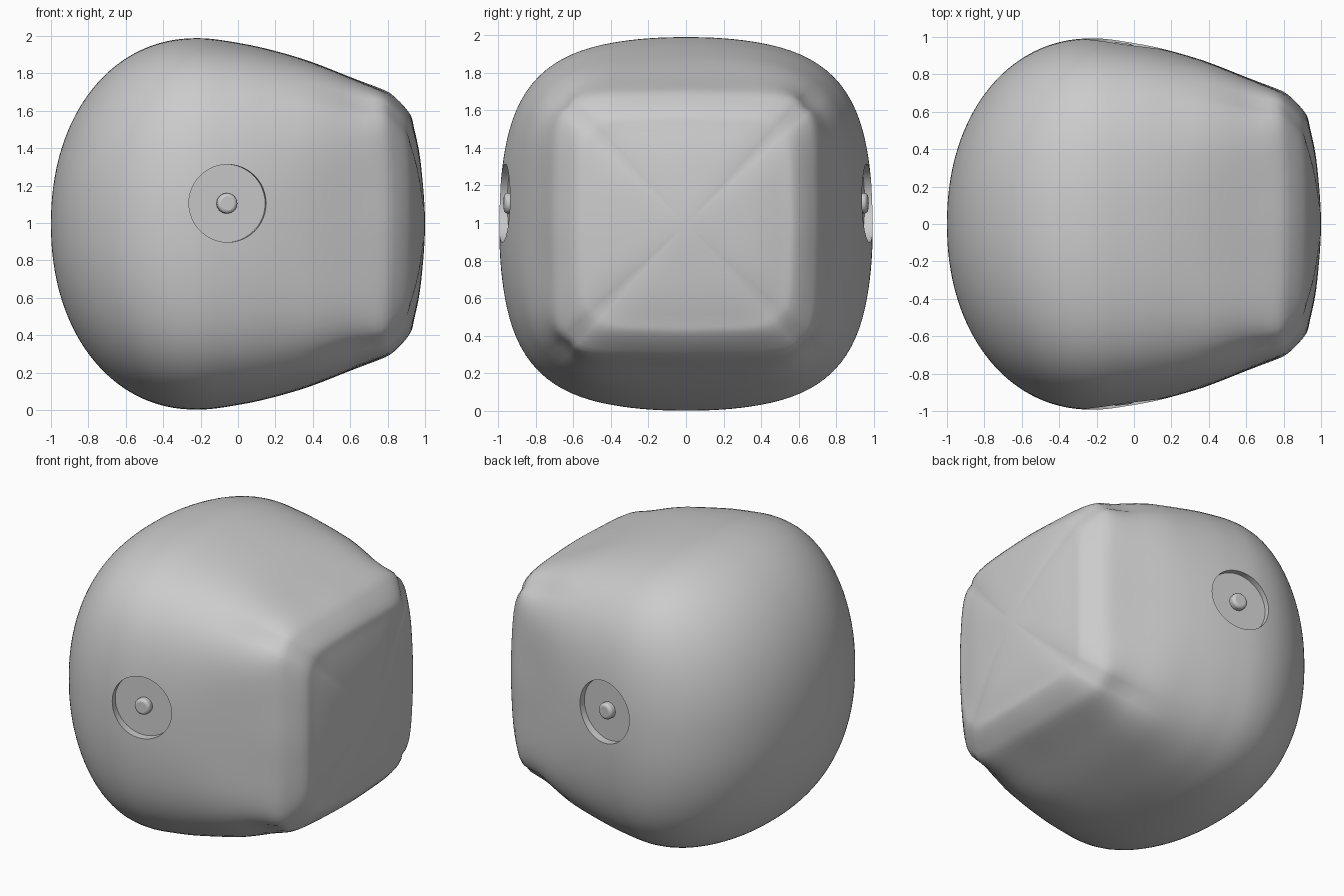
import bpy, bmesh
from math import cos, sin, pi, radians
from mathutils import Vector
from mathutils.geometry import interpolate_bezier

if "Cube" in bpy.data.objects:
    bpy.data.objects.remove(bpy.data.objects["Cube"])

CZ = 0.995      # height of the body's axis
H = 0.993       # largest half size, at x = XM
XM = -0.22
SEG = 128       # points around each cross-section

# Body profile along x: (x, half size, squareness exponent / 10)
dome = []
for i in range(9):
    a = i / 9 * pi / 2
    dome.append((XM - (1 + XM) * cos(a) ** (2 / 2.12), H * sin(a) ** (2 / 2.12), .20 + .05 * i / 9))
tail = [(XM, H, .25), (0, .968, .26), (.33, .887, .30), (.6, .785, .45),
        (.866, .652, 1.3), (.912, .598, 1.1), (.942, .51, .70), (.98, .30, .35), (1, 0, .20)]
pts = [Vector(p) for p in dome + tail]
mirror = lambda p: Vector((p.x, -p.y, p.z))
ext = [mirror(pts[1])] + pts + [mirror(pts[-2])]


def tangent(i):
    a, b = ext[i] - ext[i - 1], ext[i + 1] - ext[i]
    la, lb = a.length, b.length
    return (a * (lb / la) + b * (la / lb)) / (la + lb)


def ramp(x, lo, hi):
    t = min(1, max(0, (x - lo) / (hi - lo)))
    return t * t * (3 - 2 * t)


# Smooth curve through the profile
stations = []
for i in range(1, len(pts)):
    p, q = ext[i], ext[i + 1]
    d = (q - p).length / 3
    stations += interpolate_bezier(p, p + tangent(i) * d, q - tangent(i + 1) * d, q, 7)[:-1]
stations = stations[1:]

# Body: loft of rounded squares that become bulged, sharp-cornered squares at +x
bm = bmesh.new()
rings = []
for s in stations:
    x, h, n = s.x, s.y, s.z * 10
    full = .04 * ramp(x, -1, XM)
    bulge = .115 * ramp(x, .2, .9)
    lean = .03 * ramp(x, .55, .88) * min(1, h / .65) ** 2
    ring = []
    for k in range(SEG):
        a = 2 * pi * k / SEG
        c, t = abs(cos(a)), abs(sin(a))
        u2 = (min(c, t) / max(c, t)) ** 2
        r = h / (c ** n + t ** n) ** (1 / n) * (1 + full * sin(2 * a) ** 4 - bulge * u2)
        ring.append(bm.verts.new((x - lean * u2, r * cos(a), CZ + r * sin(a))))
    rings.append(ring)
for a, b in zip(rings, rings[1:]):
    for k in range(SEG):
        j = (k + 1) % SEG
        bm.faces.new((a[k], a[j], b[j], b[k]))
for ring, x in ((rings[0], -1), (rings[-1], 1)):
    pole = bm.verts.new((x, 0, CZ))
    for k in range(SEG):
        bm.faces.new((ring[k], ring[(k + 1) % SEG], pole))
bmesh.ops.recalc_face_normals(bm, faces=bm.faces)
mesh = bpy.data.meshes.new("body")
bm.to_mesh(mesh)
bm.free()
body = bpy.data.objects.new("body", mesh)
bpy.context.collection.objects.link(body)


def smooth(ob):
    bpy.ops.object.select_all(action='DESELECT')
    ob.select_set(True)
    bpy.context.view_layer.objects.active = ob
    bpy.ops.object.shade_smooth_by_angle(angle=radians(35))


# Round side recesses, each with a small central button
for side, name in ((-1, "front"), (1, "back")):
    normal = Vector((.13, side * .99, 0)).normalized()
    surface = Vector((-.055, side * .972, 1.105))
    rot = normal.to_track_quat('Z', 'Y').to_euler()

    bpy.ops.mesh.primitive_cylinder_add(vertices=48, radius=.208, depth=.3,
                                        location=surface + normal * .10, rotation=rot)
    cutter = bpy.context.object
    cutter.name = name + "_recess_cutter"
    cutter.hide_render = True
    mod = body.modifiers.new("recess", 'BOOLEAN')
    mod.operation = 'DIFFERENCE'
    mod.solver = 'EXACT'
    mod.object = cutter
    bpy.context.view_layer.objects.active = body
    bpy.ops.object.modifier_apply(modifier=mod.name)
    bpy.data.objects.remove(cutter)

    bpy.ops.mesh.primitive_cylinder_add(vertices=16, radius=.055, depth=.06,
                                        location=surface - normal * .035, rotation=rot)
    button = bpy.context.object
    button.name = name + "_button"
    bev = button.modifiers.new("rounded_rim", 'BEVEL')
    bev.width = .018
    bev.segments = 3
    smooth(button)

smooth(body)
